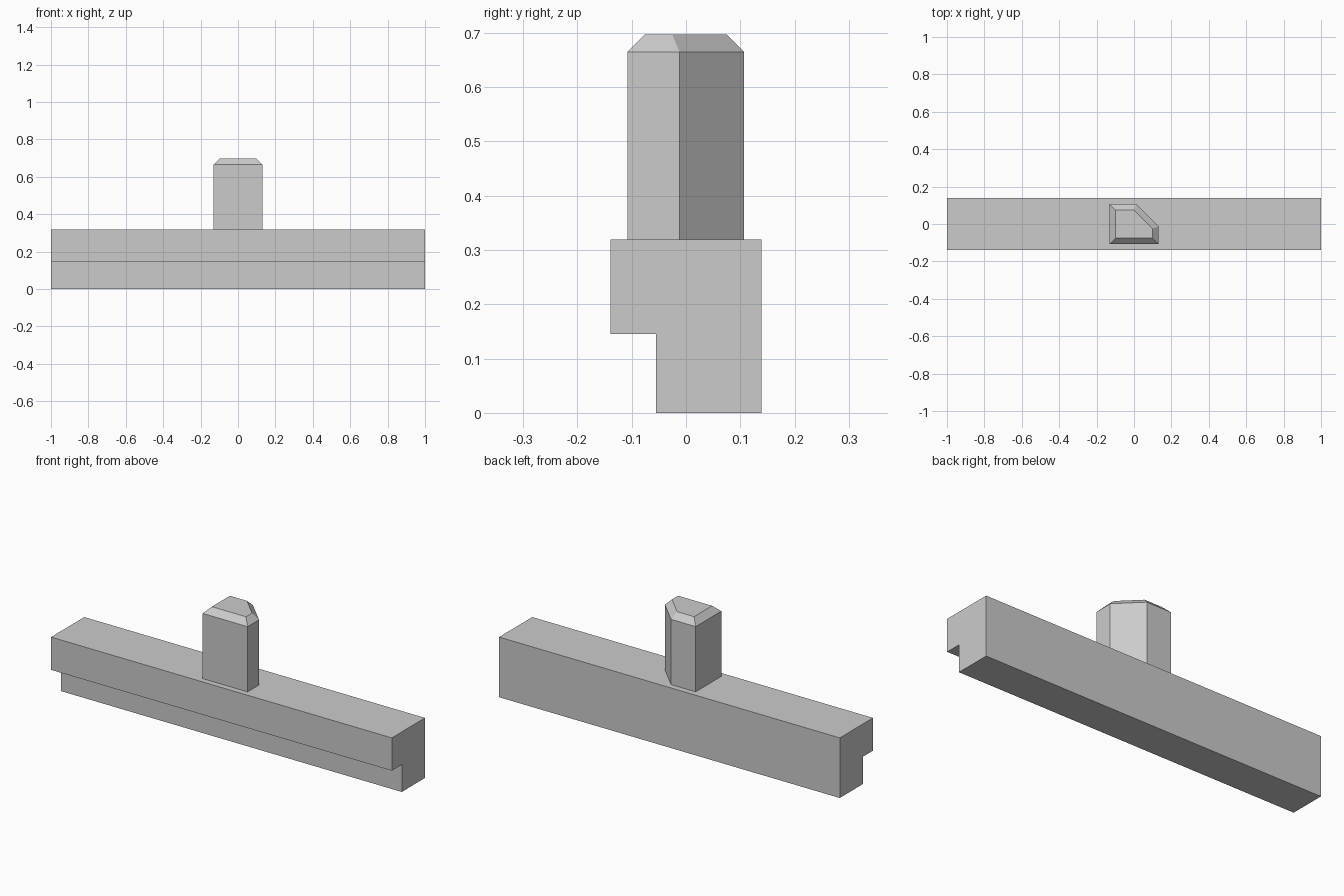
import bpy
import bmesh
from mathutils import Vector

cube = bpy.data.objects.get("Cube")
if cube:
    bpy.data.objects.remove(cube, do_unlink=True)

# Single grey material
grey = bpy.data.materials.new("light grey")
grey.use_nodes = True
colour = (0.6, 0.6, 0.6, 1)
grey.diffuse_color = colour
grey.node_tree.nodes["Principled BSDF"].inputs["Base Color"].default_value = colour


def inset_profile(points, d):
    """Offset a convex counter-clockwise outline inwards by d."""
    result = []
    pts = [Vector(p) for p in points]
    for i, p in enumerate(pts):
        a = (p - pts[i - 1]).normalized()
        b = (pts[(i + 1) % len(pts)] - p).normalized()
        na, nb = Vector((-a.y, a.x)), Vector((-b.y, b.x))
        result.append(p + (na + nb) * d / (1 + na.dot(nb)))
    return result


def loft(name, rings):
    """Join matching rings of points with side faces and cap both ends."""
    bm = bmesh.new()
    loops = [[bm.verts.new(p) for p in ring] for ring in rings]
    for low, high in zip(loops, loops[1:]):
        for i in range(len(low)):
            j = (i + 1) % len(low)
            bm.faces.new((low[i], low[j], high[j], high[i]))
    bm.faces.new(loops[0][::-1])
    bm.faces.new(loops[-1])
    bmesh.ops.recalc_face_normals(bm, faces=bm.faces)
    mesh = bpy.data.meshes.new(name)
    bm.to_mesh(mesh)
    bm.free()
    mesh.materials.append(grey)
    obj = bpy.data.objects.new(name, mesh)
    bpy.context.collection.objects.link(obj)
    return obj


# Long bar with a step cut along its lower front edge
section = [(-0.055, 0), (0.139, 0), (0.139, 0.319),
           (-0.139, 0.319), (-0.139, 0.145), (-0.055, 0.145)]
loft("stepped_bar", [[(x, y, z) for y, z in section] for x in (-1, 1)])

# Upright post with one cut corner and a chamfered top
outline = [(-0.132, -0.108), (0.132, -0.108), (0.132, -0.012),
           (0.013, 0.107), (-0.132, 0.107)]
chamfer = 0.032
top = 0.697
rings = [(outline, 0.319), (outline, top - chamfer),
         (inset_profile(outline, chamfer), top)]
loft("post", [[(x, y, z) for x, y in ring] for ring, z in rings])
